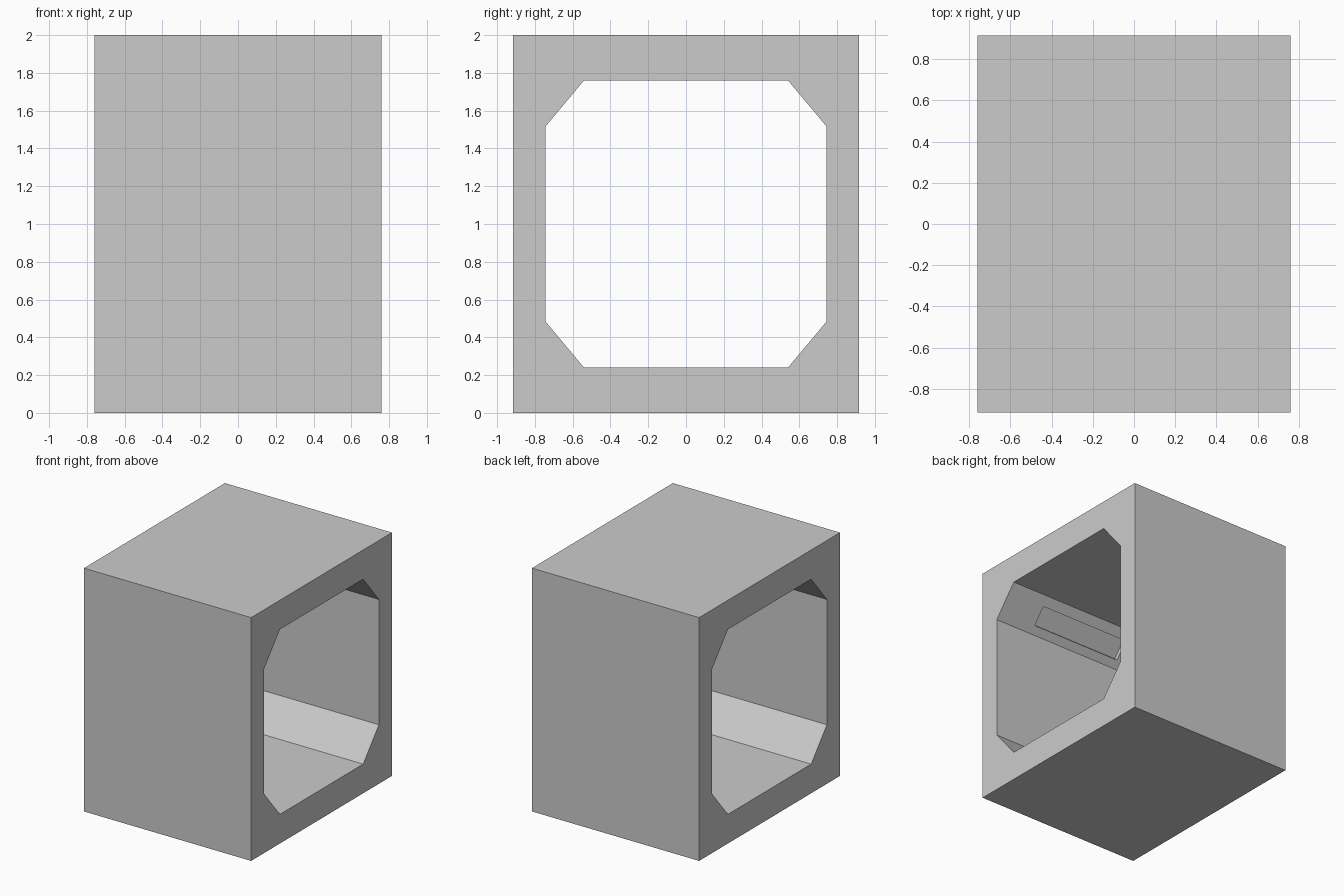
import bpy, bmesh, math
from mathutils import Matrix

if "Cube" in bpy.data.objects:
    bpy.data.objects.remove(bpy.data.objects["Cube"])

HX, HY, H = 0.76, 0.915, 2.0          # outer half length, half width, height
IY, IZ = 0.745, 0.76                  # opening half width, half height
CY, CZ = 0.205, 0.245                 # corner haunch size


def prism(name, profile, hx):
    """Extrude a (y, z) profile along x from -hx to hx."""
    bm = bmesh.new()
    face = bm.faces.new([bm.verts.new((-hx, y, z)) for y, z in profile])
    ext = bmesh.ops.extrude_face_region(bm, geom=[face])["geom"]
    bmesh.ops.translate(bm, vec=(2 * hx, 0, 0),
                        verts=[v for v in ext if isinstance(v, bmesh.types.BMVert)])
    bmesh.ops.recalc_face_normals(bm, faces=bm.faces)
    mesh = bpy.data.meshes.new(name)
    bm.to_mesh(mesh)
    bm.free()
    obj = bpy.data.objects.new(name, mesh)
    bpy.context.collection.objects.link(obj)
    return obj


def cut(target, cutter):
    cutter.hide_render = True
    cutter.display_type = 'WIRE'
    mod = target.modifiers.new(cutter.name, 'BOOLEAN')
    mod.operation = 'DIFFERENCE'
    mod.solver = 'EXACT'
    mod.object = cutter


# Concrete box section
culvert = prism("box_culvert", [(-HY, 0), (HY, 0), (HY, H), (-HY, H)], HX)

# Through opening with sloped corners
quarter = [(IY, IZ - CZ), (IY - CY, IZ)]
outline = (quarter + [(-y, z) for y, z in reversed(quarter)]
           + [(-y, -z) for y, z in quarter] + [(y, -z) for y, z in reversed(quarter)])
cut(culvert, prism("opening_cutter", [(y, z + H / 2) for y, z in outline], HX + 0.1))

# Shallow rectangular recess in each upper corner slope
length = math.hypot(CY, CZ)
ty, tz = -CY / length, CZ / length     # along the slope, upwards
ny, nz = tz, -ty                       # into the concrete
for side, label in ((-1, "left"), (1, "right")):
    pts = []
    for t, n in ((0.225, -0.03), (0.73, -0.03), (0.73, 0.035), (0.225, 0.035)):
        y = IY + ty * t * length + ny * n
        z = H / 2 + IZ - CZ + tz * t * length + nz * n
        pts.append((side * y, z))
    cut(culvert, prism(label + "_recess_cutter", pts, 0.415))
